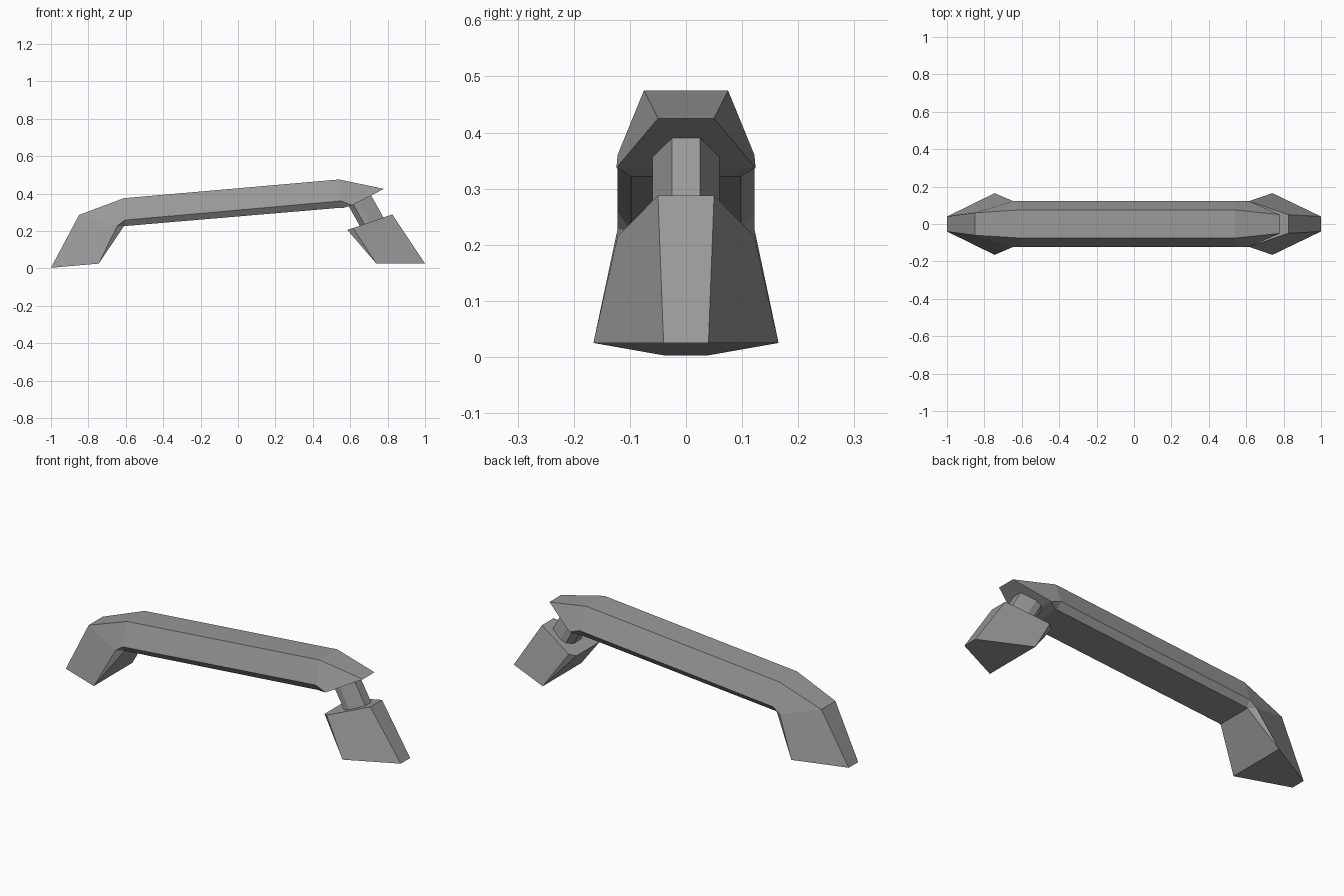
import bpy
import bmesh

cube = bpy.data.objects.get("Cube")
if cube:
    bpy.data.objects.remove(cube, do_unlink=True)

grey = bpy.data.materials.new("matte_grey")
grey.use_nodes = True
colour = (0.32, 0.32, 0.32, 1)
grey.diffuse_color = colour
grey.node_tree.nodes["Principled BSDF"].inputs["Base Color"].default_value = colour


def loft(name, sections):
    """Skin mirrored sections; each lists (x, z, half width) from outer to inner."""
    bm = bmesh.new()
    rings = []
    for pts in sections:
        left = [bm.verts.new((x, w, z)) for x, z, w in pts]
        right = [bm.verts.new((x, -w, z)) for x, z, w in pts]
        rings.append(left + right[::-1])
    n = len(rings[0])
    for a, b in zip(rings, rings[1:]):
        for i in range(n):
            j = (i + 1) % n
            bm.faces.new((a[i], a[j], b[j], b[i]))
    # End caps as strips between the mirrored halves
    for ring in (rings[0], rings[-1]):
        for i in range(n // 2 - 1):
            bm.faces.new((ring[i], ring[i + 1], ring[n - 2 - i], ring[n - 1 - i]))
    bmesh.ops.remove_doubles(bm, verts=bm.verts, dist=0.0005)
    bmesh.ops.recalc_face_normals(bm, faces=bm.faces)
    mesh = bpy.data.meshes.new(name)
    bm.to_mesh(mesh)
    bm.free()
    mesh.materials.append(grey)
    obj = bpy.data.objects.new(name, mesh)
    bpy.context.collection.objects.link(obj)
    return obj


# Long chamfered beam with the bent fixed foot
loft("beam_and_fixed_foot", [
    [(-1, 0.003, 0.04), (-0.745, 0.025, 0.165), (-0.745, 0.025, 0.165)],
    [(-0.85, 0.285, 0.06), (-0.645, 0.228, 0.122), (-0.61, 0.225, 0.098)],
    [(-0.61, 0.375, 0.075), (-0.605, 0.258, 0.122), (-0.605, 0.226, 0.098)],
    [(0.54, 0.475, 0.075), (0.55, 0.36, 0.122), (0.55, 0.324, 0.098)],
    [(0.78, 0.425, 0.05), (0.61, 0.337, 0.124), (0.56, 0.322, 0.098)],
])

# Separate foot under the other end
loft("detached_foot", [
    [(0.825, 0.288, 0.05), (0.615, 0.215, 0.122), (0.585, 0.205, 0.098)],
    [(1, 0.025, 0.04), (0.74, 0.025, 0.165), (0.74, 0.025, 0.165)],
])

# Slanted neck joining the beam and the foot
neck_top = [(0.71, 0.394, 0.025), (0.645, 0.36, 0.06),
            (0.615, 0.345, 0.06), (0.592, 0.333, 0.03)]
loft("neck", [neck_top, [(x + 0.075, z - 0.135, w) for x, z, w in neck_top]])
